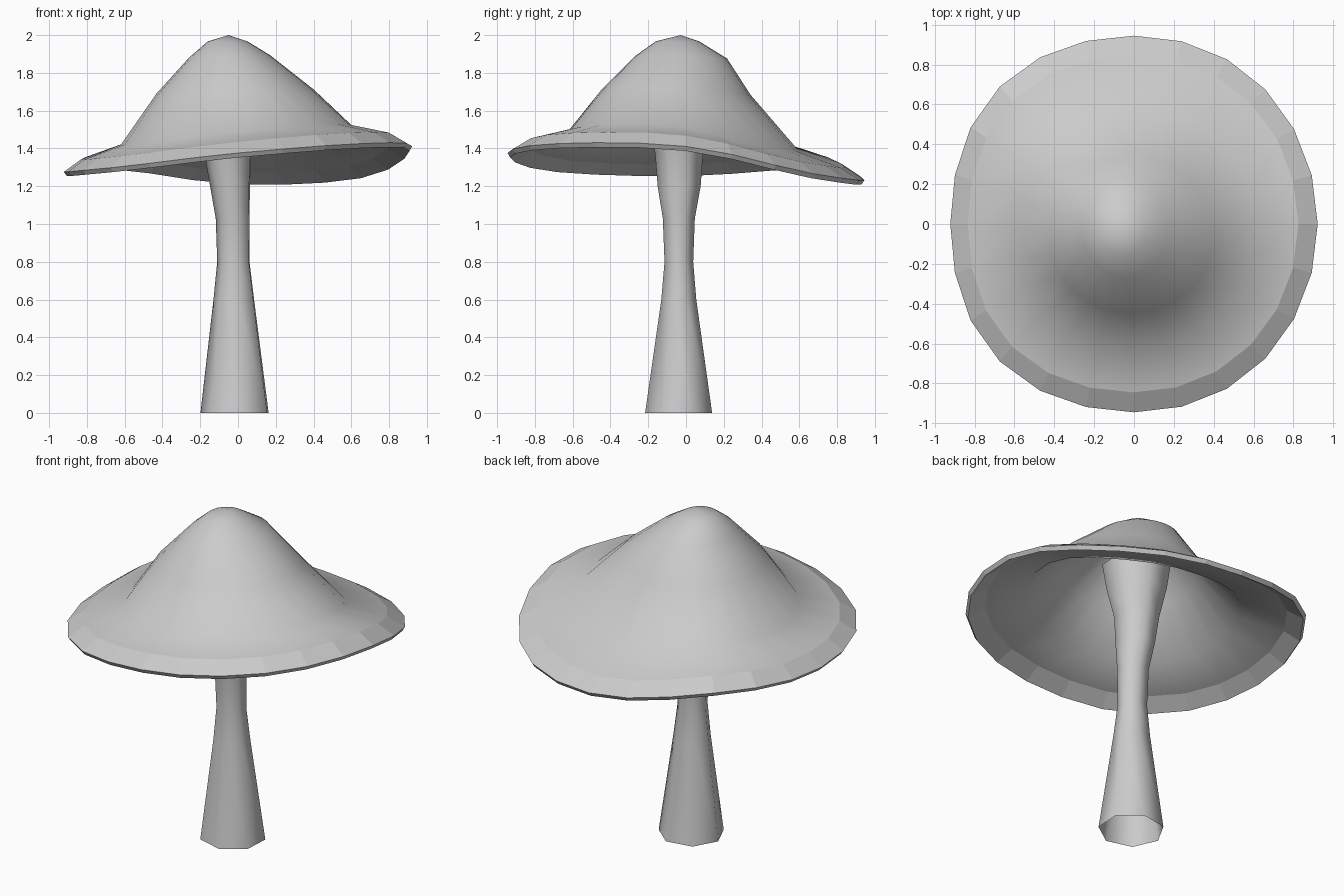
import bpy, bmesh, math

if "Cube" in bpy.data.objects:
    bpy.data.objects.remove(bpy.data.objects["Cube"])

TAU = 2 * math.pi


def loft(name, rings, apex=None, flat_last=False):
    """Join point rings (top to bottom) with quads; optional apex fan on the first."""
    bm = bmesh.new()
    loops = [[bm.verts.new(p) for p in ring] for ring in rings]
    n = len(loops[0])
    if apex:
        tip = bm.verts.new(apex)
        for i in range(n):
            bm.faces.new((tip, loops[0][i], loops[0][(i + 1) % n])).smooth = True
    for k, (a, b) in enumerate(zip(loops, loops[1:])):
        for i in range(n):
            j = (i + 1) % n
            f = bm.faces.new((a[i], b[i], b[j], a[j]))
            f.smooth = not (flat_last and k == len(loops) - 2)
    me = bpy.data.meshes.new(name)
    bm.to_mesh(me)
    bm.free()
    ob = bpy.data.objects.new(name, me)
    bpy.context.collection.objects.link(ob)
    return ob


# Height wave of the drooping brim, sampled every 45 degrees from +x
WAVE = [0.085, -0.06, -0.093, -0.012, -0.05, -0.028, 0.05, 0.10]


def wave(a):
    t = a / TAU * 8
    i = int(t)
    f = t - i
    p0, p1, p2, p3 = (WAVE[(i + d) % 8] for d in (-1, 0, 1, 2))
    return p1 + 0.5 * f * (p2 - p0 + f * (2 * p0 - 5 * p1 + 4 * p2 - p3
                                          + f * (3 * (p1 - p2) + p3 - p0)))


def bulge(a):
    """Slightly squared outline, fuller towards -x."""
    return 1 + 0.022 * math.sin(2 * a) ** 2 * (1 - 0.7 * math.cos(a))


# Cap: centre x, centre y, radius x, radius y, mean height, wave strength
CAP = [(-0.055, -0.045, 0.105, 0.115, 1.967, 0.0),
       (-0.045, -0.025, 0.215, 0.243, 1.885, 0.1),
       (-0.015, -0.055, 0.415, 0.395, 1.70, 0.15),
       (-0.005, -0.015, 0.615, 0.61, 1.455, 0.7),
       (-0.005, 0.0, 0.83, 0.845, 1.387, 0.95),
       (0.0, 0.0, 0.922, 0.945, 1.326, 1.0)]
angles = [TAU * i / 24 for i in range(24)]
rings = []
for k, (cx, cy, rx, ry, z, w) in enumerate(CAP):
    s = [bulge(a) if k > 3 else 1 for a in angles]
    rings.append([(cx + rx * b * math.cos(a), cy + ry * b * math.sin(a), z + w * wave(a))
                  for a, b in zip(angles, s)])
cap = loft("mushroom_cap", rings, apex=(-0.05, -0.03, 2.0), flat_last=True)
shell = cap.modifiers.new("shell", 'SOLIDIFY')
shell.thickness = 0.028
shell.offset = -1

# Stem: seven-sided open tube; centre x, centre y, radius x, radius y, height
STEM = [(-0.05, -0.035, 0.20, 0.19, 1.70),
        (-0.05, -0.035, 0.175, 0.17, 1.55),
        (-0.05, -0.035, 0.128, 0.13, 1.37),
        (-0.038, -0.035, 0.110, 0.117, 1.2),
        (-0.025, -0.037, 0.093, 0.087, 1.03),
        (-0.021, -0.037, 0.089, 0.078, 0.8),
        (-0.018, -0.037, 0.112, 0.095, 0.6),
        (-0.011, -0.037, 0.188, 0.182, 0.0)]
angles = [math.radians(-80 + 360 / 7 * i) for i in range(7)]
rings = [[(cx + rx * math.cos(a), cy + ry * math.sin(a), z) for a in angles]
         for cx, cy, rx, ry, z in STEM]
loft("mushroom_stem", rings)
